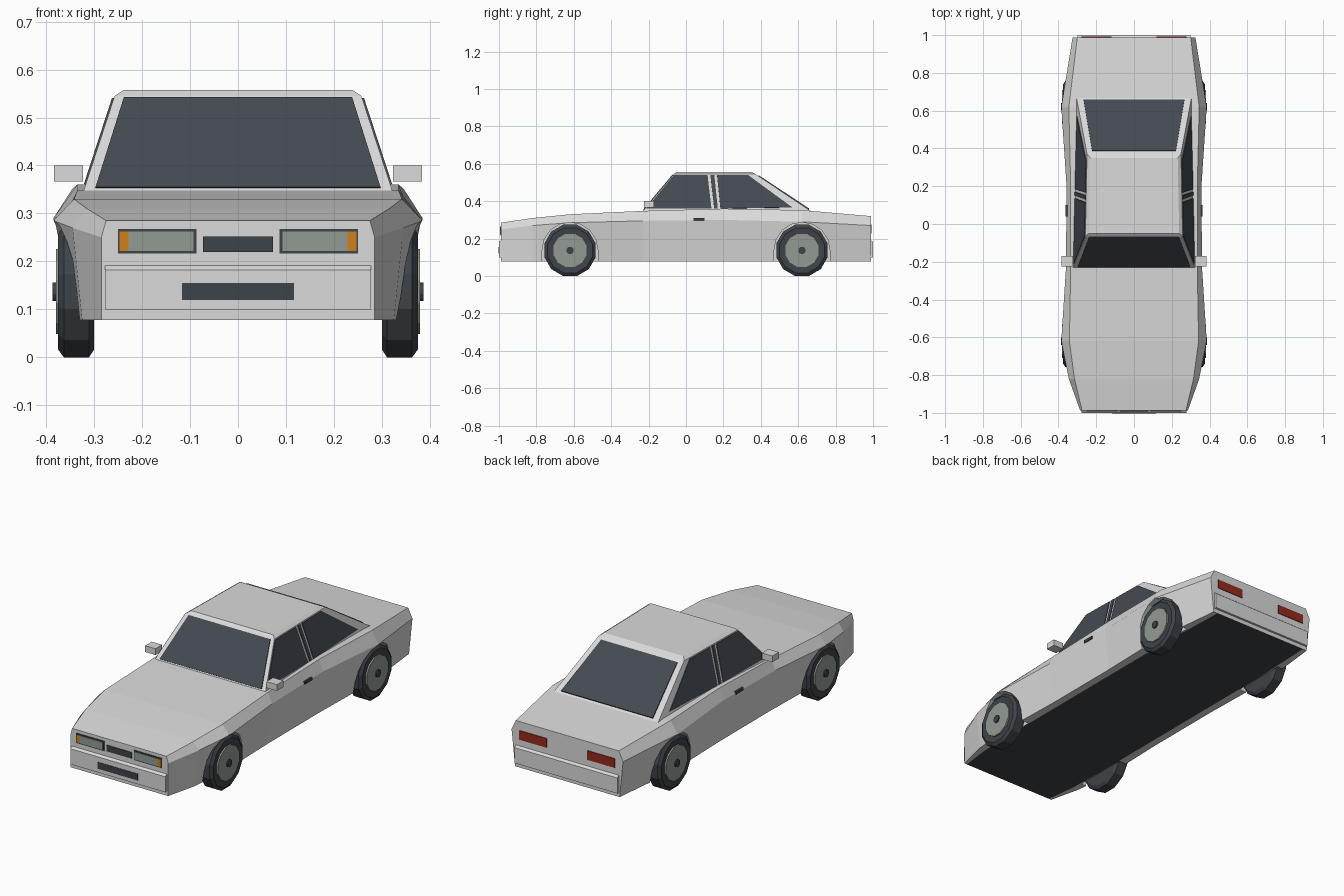
import bpy, bmesh
from math import cos, sin, pi
from mathutils import Vector

default_cube = bpy.data.objects.get("Cube")
if default_cube:
    bpy.data.objects.remove(default_cube, do_unlink=True)


def material(name, red, green, blue):
    mat = bpy.data.materials.new(name)
    mat.use_nodes = True
    mat.diffuse_color = (red, green, blue, 1)
    mat.node_tree.nodes["Principled BSDF"].inputs["Base Color"].default_value = (red, green, blue, 1)
    return mat


paint = material("pale grey paint", .70, .70, .70)
dark = material("dark trim", .048, .057, .067)
glass = material("tinted glass", .058, .068, .082)
lens = material("grey lens", .29, .33, .29)
amber = material("amber indicator", .62, .22, .012)
red = material("red tail light", .3, .023, .013)


def build(name, verts, faces, mats, indices=None):
    """Make a flat shaded object with outward normals."""
    mesh = bpy.data.meshes.new(name)
    mesh.from_pydata([tuple(v) for v in verts], [], faces)
    for mat in mats:
        mesh.materials.append(mat)
    if indices:
        for poly, index in zip(mesh.polygons, indices):
            poly.material_index = index
    bm = bmesh.new()
    bm.from_mesh(mesh)
    bmesh.ops.recalc_face_normals(bm, faces=bm.faces)
    bm.to_mesh(mesh)
    bm.free()
    obj = bpy.data.objects.new(name, mesh)
    bpy.context.scene.collection.objects.link(obj)
    return obj


def loft(name, rings, mats, rule=lambda row, col: 0, caps=True):
    """Bridge rings of equal size; the rule picks a material per quad."""
    size = len(rings[0])
    verts = [point for ring in rings for point in ring]
    faces, indices = [], []
    for row in range(len(rings) - 1):
        for col in range(size):
            a, b = row * size + col, row * size + (col + 1) % size
            faces.append((a, b, b + size, a + size))
            indices.append(rule(row, col))
    if caps:
        faces += [tuple(range(size)), tuple(range(len(verts) - size, len(verts)))]
        indices += [rule(0, -1), rule(len(rings) - 2, -1)]
    return build(name, verts, faces, mats, indices)


def box(name, x, y, z, mat):
    rings = [[(x[0], b, c), (x[1], b, c), (x[1], b, d), (x[0], b, d)]
             for b, c, d in ((y[0], *z), (y[1], *z))]
    return loft(name, rings, [mat])


def plate(name, points, mat, lift=.004):
    """Thin polygon centred on the surface it covers."""
    points = [Vector(p) for p in points]
    normal = (points[1] - points[0]).cross(points[2] - points[0]).normalized() * lift
    return loft(name, [[p - normal for p in points], [p + normal for p in points]], [mat])


SIDES = (("left", 1), ("right", -1))
AXLES = (("front", -.62), ("rear", .62))
FLOOR = .078

# Body shell: y, floor, sill, shoulder width, shoulder height, deck width, deck height
sections = [
    (-.988, .27, .285, .285, .25, .275, .285),
    (-.82, .29, .325, .345, .27, .315, .31),
    (-.62, .295, .345, .385, .285, .342, .33),
    (-.23, .295, .335, .36, .295, .335, .348),
    (.2, .295, .335, .357, .30, .335, .36),
    (.62, .295, .345, .385, .29, .345, .352),
    (.988, .28, .305, .325, .27, .30, .32),
]
rings = []
for y, floor, sill, shoulder, height, deck, top in sections:
    half = [(floor, FLOOR), (sill, FLOOR), (shoulder, height), (deck, top)]
    rings.append([(x, y, z) for x, z in half] + [(-x, y, z) for x, z in reversed(half)])
body = loft("body_shell", rings, [paint, dark], lambda row, col: int(col == 7))

# Wheel arches cut from the shell
for side, sign in SIDES:
    for end, axle in AXLES:
        arc = [(axle + .149 * cos(pi * i / 8), .138 + .149 * sin(pi * i / 8)) for i in range(9)]
        arc += [(axle - .149, -.1), (axle + .149, -.1)]
        cutter = loft("arch_cutter", [[(sign * x, y, z) for y, z in arc] for x in (.298, .5)], [paint])
        cutter.hide_render = True
        mod = body.modifiers.new("arch", "BOOLEAN")
        mod.operation = "DIFFERENCE"
        mod.solver = "EXACT"
        mod.object = cutter
        bpy.context.view_layer.objects.active = body
        bpy.ops.object.modifier_apply(modifier=mod.name)
        bpy.data.objects.remove(cutter, do_unlink=True)


# Cabin: three stacked outlines with a shared side plane
def side_x(y, z):
    return .318 - .31 * (z - .345) - .02 * y


def outline(front, rear, z, inset=0):
    fx, rx = side_x(front, z) - inset, side_x(rear, z) - inset
    return [(fx, front, z), (rx, rear, z), (-rx, rear, z), (-fx, front, z)]


loft("cabin", [outline(-.235, .675, .342), outline(-.065, .372, .545),
               outline(-.05, .35, .557, .014)], [paint])


# Front and rear glass lie on the sloping cabin ends
def sloped_glass(name, low, high, low_x, high_x):
    (y0, z0), (y1, z1) = low, high
    plate(name, [(low_x, y0, z0), (-low_x, y0, z0), (-high_x, y1, z1), (high_x, y1, z1)], glass)


sloped_glass("windscreen", (-.226, .353), (-.069, .54), .297, .238)
sloped_glass("rear_window", (.657, .357), (.387, .535), .267, .222)

# Side windows with a dark centre post between two light frames
panes = {
    "front_door_window": [(-.212, .36), (-.064, .54), (.115, .54), (.136, .36)],
    "centre_post": [(.151, .36), (.13, .54), (.151, .54), (.17, .36)],
    "rear_side_window": [(.184, .36), (.166, .54), (.33, .54), (.568, .366)],
}
for side, sign in SIDES:
    for pane, points in panes.items():
        plate(side + "_" + pane, [(sign * side_x(y, z), y, z) for y, z in points], glass)

# Wheels turned from one profile of radius and outward distance
profile = [(.001, .387), (.02, .387), (.02, .38), (.092, .38), (.092, .372), (.125, .375),
           (.142, .363), (.142, .311), (.125, .30), (.001, .30)]
wheel_rule = lambda row, col: int(row in (2, 3))
count = 12
for side, sign in SIDES:
    for end, axle in AXLES:
        turned = [[(sign * x, axle + r * sin(2 * pi * (i + .5) / count),
                    .137 + r * cos(2 * pi * (i + .5) / count)) for i in range(count)]
                  for r, x in profile]
        loft(side + "_" + end + "_wheel", turned, [dark, lens], wheel_rule)

# Bumpers with a sloped upper lip
bumper = [(.975, .202), (1, .182), (1, .10), (.975, .10)]
for name, sign, width in (("front_bumper", -1, .277), ("rear_bumper", 1, .30)):
    loft(name, [[(x, sign * y, z) for y, z in bumper] for x in (-width, width)], [paint])

# Grilles
box("upper_grille", (-.073, .073), (-.992, -.986), (.22, .252), dark)
box("lower_grille", (-.117, .117), (-1.002, -.998), (.12, .155), dark)


def mirrored(name, x, y, z, mat):
    for side, sign in SIDES:
        box(side + "_" + name, (sign * x[0], sign * x[1]), y, z, mat)


# Lamps, mirrors and door handles
mirrored("headlight_frame", (.087, .25), (-.991, -.986), (.216, .268), dark)
mirrored("headlight_lens", (.093, .228), (-.994, -.99), (.222, .262), lens)
mirrored("indicator", (.228, .247), (-.994, -.99), (.222, .262), amber)
mirrored("tail_light", (.118, .278), (.986, .992), (.226, .274), red)
mirrored("door_mirror", (.323, .384), (-.225, -.17), (.367, .40), paint)
mirrored("door_handle", (.35, .363), (.04, .10), (.294, .309), dark)
